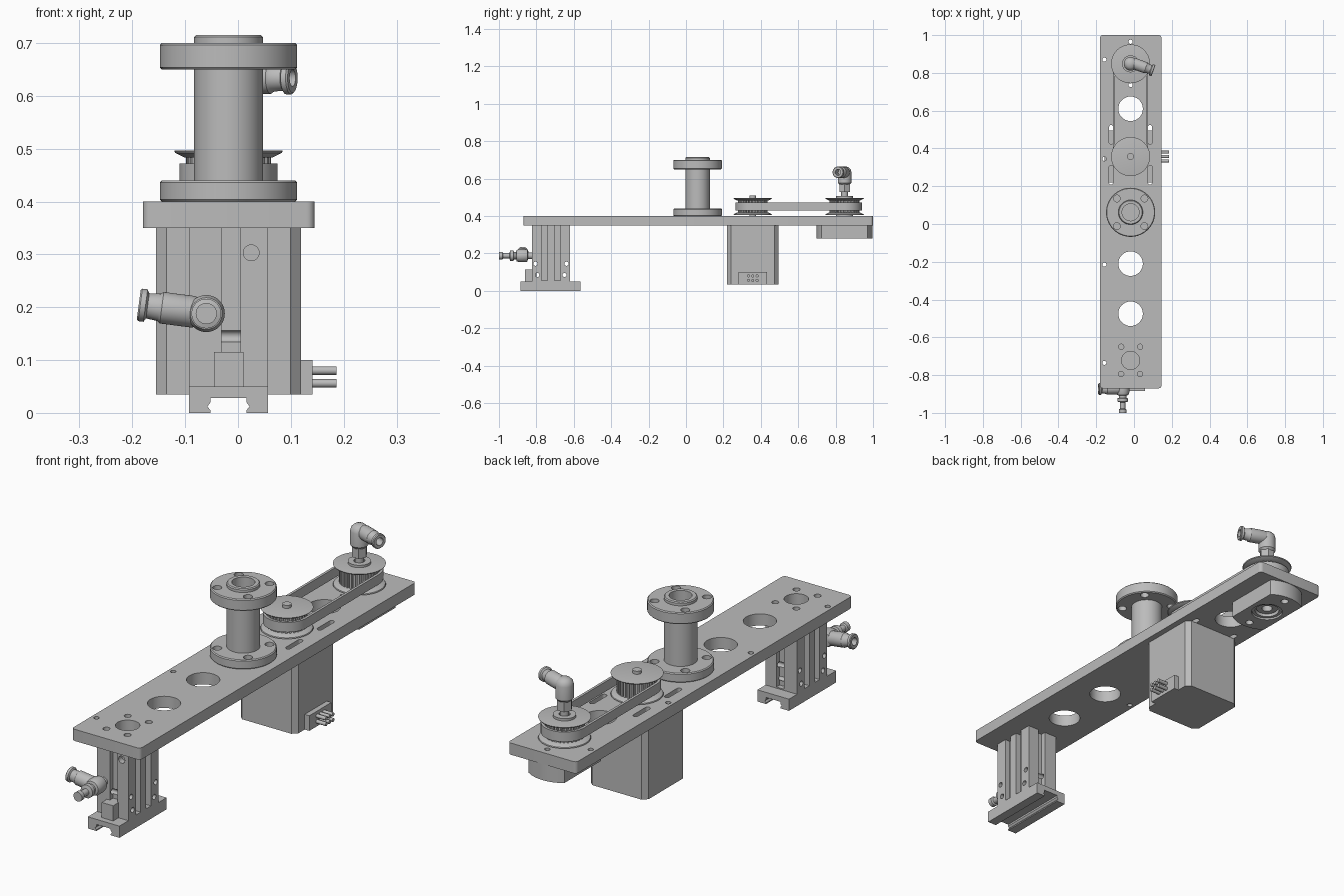
import bpy, bmesh
from math import pi, cos, sin, sqrt
from mathutils import Vector, Matrix

if "Cube" in bpy.data.objects:
    bpy.data.objects.remove(bpy.data.objects["Cube"])

grey = bpy.data.materials.new("plain grey")
grey.use_nodes = True
grey.diffuse_color = (0.5, 0.5, 0.5, 1)
grey.node_tree.nodes["Principled BSDF"].inputs["Base Color"].default_value = (0.5, 0.5, 0.5, 1)

CX = -0.018                  # centre line of the plate
MOTOR, IDLER, TOWER = 0.357, 0.848, 0.062
FRONT = -0.722               # centre of the front carriage
parts = []


def finish(name, bm):
    bmesh.ops.remove_doubles(bm, verts=bm.verts, dist=1e-5)
    bmesh.ops.recalc_face_normals(bm, faces=bm.faces)
    mesh = bpy.data.meshes.new(name)
    bm.to_mesh(mesh)
    bm.free()
    ob = bpy.data.objects.new(name, mesh)
    bpy.context.collection.objects.link(ob)
    mesh.materials.append(grey)
    parts.append(ob)
    return ob


def add_prism(bm, pts, z0, z1):
    face = bm.faces.new([bm.verts.new((x, y, z0)) for x, y in pts])
    ext = bmesh.ops.extrude_face_region(bm, geom=[face])["geom"]
    top = [v for v in ext if isinstance(v, bmesh.types.BMVert)]
    bmesh.ops.translate(bm, verts=top, vec=(0, 0, z1 - z0))


def prism(name, pts, z0, z1):
    bm = bmesh.new()
    add_prism(bm, pts, z0, z1)
    return finish(name, bm)


def rect(x0, x1, y0, y1):
    return [(x0, y0), (x1, y0), (x1, y1), (x0, y1)]


def box(name, x0, x1, y0, y1, z0, z1):
    return prism(name, rect(x0, x1, y0, y1), z0, z1)


def stadium(x, y0, y1, r, n=24):
    top = [(x + r * cos(pi * i / n), y1 + r * sin(pi * i / n)) for i in range(n + 1)]
    low = [(x - r * cos(pi * i / n), y0 - r * sin(pi * i / n)) for i in range(n + 1)]
    return top + low


def circle(x, y, r, n=32):
    return [(x + r * cos(2 * pi * i / n), y + r * sin(2 * pi * i / n)) for i in range(n)]


def lathe(name, profile, loc, axis=(0, 0, 1), closed=False, n=48):
    bm = bmesh.new()
    vs = [bm.verts.new((r, 0, h)) for r, h in profile]
    es = [bm.edges.new(p) for p in zip(vs, vs[1:])]
    if closed:
        es.append(bm.edges.new((vs[-1], vs[0])))
    bmesh.ops.spin(bm, geom=vs + es, cent=(0, 0, 0), axis=(0, 0, 1), angle=2 * pi, steps=n)
    rot = Vector(axis).to_track_quat("Z", "Y").to_matrix().to_4x4()
    bm.transform(Matrix.Translation(loc) @ rot)
    return finish(name, bm)


def rod(name, r, length, loc, axis=(0, 0, 1), n=32):
    return lathe(name, [(0, 0), (r, 0), (r, length), (0, length)], loc, axis, n=n)


def cut(ob, *cutters):
    for c in cutters:
        mod = ob.modifiers.new("cut", "BOOLEAN")
        mod.operation, mod.solver, mod.object = "DIFFERENCE", "EXACT", c
        bpy.context.view_layer.objects.active = ob
        bpy.ops.object.modifier_apply(modifier=mod.name)
        parts.remove(c)
        bpy.data.objects.remove(c)


def bevel(ob, width, segments, test):
    bm = bmesh.new()
    bm.from_mesh(ob.data)
    bmesh.ops.bevel(bm, geom=[e for e in bm.edges if test(e)], offset=width,
                    segments=segments, profile=0.5, affect="EDGES")
    bm.to_mesh(ob.data)
    bm.free()


def upright(e):
    return abs(e.verts[0].co.z - e.verts[1].co.z) > 0.02


# Long plate with round holes and adjusting slots
plate = box("mounting_plate", -0.18, 0.145, -0.87, 1.0, 0.35, 0.4)
bevel(plate, 0.015, 5, upright)
bm = bmesh.new()
holes = [(CX, y, 0.065) for y in (0.61, -0.21, -0.475)] + [(CX, FRONT, 0.048)]
holes += [(CX + sx * 0.05, FRONT + sy * 0.072, 0.014) for sx in (-1, 1) for sy in (-1, 1)]
holes += [(-0.157, y, 0.011) for y in (0.87, 0.345, -0.215, -0.735)]
holes += [(CX, y, 0.011) for y in (0.735, 0.965)]
for x, y, r in holes:
    add_prism(bm, circle(x, y, r), 0.3, 0.45)
for x in (CX - 0.103, CX + 0.103):
    for y in (0.26, 0.473):
        add_prism(bm, stadium(x, y - 0.04, y + 0.04, 0.011, 8), 0.3, 0.45)
cut(plate, finish("cutter", bm))

# Hollow flanged column
column = lathe("flanged_column", [
    (0.045, 0), (0.126, 0), (0.13, 0.004), (0.13, 0.036), (0.126, 0.04), (0.065, 0.04),
    (0.065, 0.25), (0.126, 0.25), (0.13, 0.254), (0.13, 0.296), (0.126, 0.3), (0.065, 0.3),
    (0.065, 0.311), (0.061, 0.315), (0.045, 0.315)], (CX, TOWER, 0.4), closed=True, n=64)
bm = bmesh.new()
for sx in (-1, 1):
    for sy in (-1, 1):
        add_prism(bm, circle(CX + sx * 0.073, TOWER + sy * 0.073, 0.018, 24), 0.39, 0.75)
cut(column, finish("cutter", bm))

# Stepper motor with connector pins
motor = box("motor_body", CX - 0.137, CX + 0.137, MOTOR - 0.137, MOTOR + 0.137, 0.035, 0.35)
bevel(motor, 0.02, 1, upright)
box("motor_connector", 0.11, 0.141, MOTOR - 0.075, MOTOR + 0.075, 0.035, 0.1)
for row in (0.056, 0.08):
    for i in (-1, 0, 1):
        rod("connector_pin", 0.008, 0.048, (0.138, MOTOR + i * 0.023, row), (1, 0, 0), 12)


# Toothed pulleys with cupped rims
def pulley(name, y):
    teeth, pts = 30, []
    for i in range(teeth):
        for f, r in ((0, 0.08), (0.5, 0.08), (0.58, 0.071), (0.92, 0.071)):
            a = 2 * pi * (i + f) / teeth
            pts.append((CX + r * cos(a), y + r * sin(a)))
    prism(name + "_teeth", pts, 0.415, 0.487)
    rim = [(0, 0), (0.083, 0), (0.101, 0.009), (0.103, 0.013), (0.098, 0.014), (0, 0.014)]
    lathe(name + "_top_rim", rim, (CX, y, 0.483))
    lathe(name + "_bottom_rim", rim, (CX, y, 0.419), (0, 0, -1))


pulley("motor_pulley", MOTOR)
pulley("idler_pulley", IDLER)
rod("motor_shaft", 0.018, 0.16, (CX, MOTOR, 0.35))
lathe("idler_shaft", [(0.022, 0), (0.045, 0), (0.045, 0.21), (0.022, 0.21)],
      (CX, IDLER, 0.297), closed=True)

# Drive belt
belt = prism("drive_belt", stadium(CX, MOTOR, IDLER, 0.093), 0.43, 0.472)
cut(belt, prism("cutter", stadium(CX, MOTOR, IDLER, 0.082), 0.4, 0.5))

# Bearing housing under the plate: round ends and flat sides
half = 0.085
reach = sqrt(0.15 ** 2 - half ** 2)
outline = [(CX + max(-half, min(half, x)), IDLER + (y if abs(x) < half else reach * (1 if y > 0 else -1)))
           for x, y in circle(0, 0, 0.15, 64)]
housing = prism("bearing_housing", list(dict.fromkeys(outline)), 0.28, 0.35)
bm = bmesh.new()
add_prism(bm, circle(CX, IDLER, 0.065), 0.27, 0.325)
for s in (-1, 1):
    add_prism(bm, circle(CX, IDLER + s * 0.115, 0.016, 24), 0.2, 0.4)
cut(housing, finish("cutter", bm))
lathe("bearing_ring", [(0.05, 0), (0.063, 0), (0.063, 0.04), (0.05, 0.04)],
      (CX, IDLER, 0.287), closed=True)

# Front carriage body with vertical grooves and cross holes
body = box("carriage_body", -0.093, 0.057, FRONT - 0.102, FRONT + 0.102, 0.045, 0.35)
bm = bmesh.new()
for y in (FRONT - 0.035, FRONT + 0.035):
    add_prism(bm, rect(-0.12, -0.07, y - 0.016, y + 0.016), 0.055, 0.4)
    add_prism(bm, rect(0.034, 0.09, y - 0.016, y + 0.016), 0.055, 0.4)
for s in (-1, 1):
    add_prism(bm, rect(-0.031, 0.005, FRONT + s * 0.11 - 0.03, FRONT + s * 0.11 + 0.03), 0.055, 0.4)
grooves = finish("cutter", bm)
bores = [rod("cutter", 0.011, 0.3, (-0.16, FRONT + dy, z), (1, 0, 0), 20)
         for dy, z in ((-0.083, 0.145), (0.083, 0.145), (-0.073, 0.085), (0.073, 0.085))]
bores.append(rod("cutter", 0.015, 0.1, (0.025, -0.9, 0.303), (0, 1, 0), 24))
cut(body, grooves, *bores)
box("carriage_stop", -0.045, 0.01, -0.86, -0.8, 0.045, 0.115)

# Foot with a dovetail channel running front to back
side = [(0.075, 0), (0.075, 0.05), (-0.075, 0.05), (-0.075, 0), (-0.034, 0), (-0.034, 0.005),
        (-0.04, 0.012), (-0.034, 0.02), (-0.034, 0.028), (0.034, 0.028), (0.034, 0.02),
        (0.04, 0.012), (0.034, 0.005), (0.034, 0)]
foot = prism("carriage_foot", side, -0.16, 0.16)
foot.data.transform(Matrix.Translation((CX, FRONT - 0.003, 0)) @ Matrix.Rotation(pi / 2, 4, "X"))

# Push-in tube sockets shared by both air fittings
SOCKET = [(0, 0), (0.022, 0), (0.03, 0.025), (0.03, 0.085), (0.026, 0.09), (0.024, 0.112),
          (0.031, 0.116), (0.031, 0.126), (0.028, 0.129), (0.016, 0.129), (0.016, 0.08), (0, 0.08)]

# Front air fitting: stem along the front axis and a side branch
lathe("front_fitting_stem", [
    (0, 0), (0.018, 0), (0.018, 0.025), (0.032, 0.028), (0.035, 0.04), (0.035, 0.072),
    (0.03, 0.085), (0.02, 0.088), (0.02, 0.1), (0.028, 0.103), (0.028, 0.12), (0.014, 0.124),
    (0.014, 0.158), (0.02, 0.162), (0.02, 0.18), (0, 0.18)], (-0.06, -0.82, 0.188), (0, -1, 0))
lathe("front_fitting_socket", SOCKET, (-0.06, -0.873, 0.188), (-0.99, 0, 0.13))

# Top air fitting: hexagonal nut, elbow and angled branch
rod("top_fitting_neck", 0.018, 0.07, (CX, IDLER, 0.48))
rod("top_fitting_nut", 0.032, 0.045, (CX, IDLER, 0.528), n=6)
lathe("top_fitting_elbow", [
    (0, 0), (0.026, 0), (0.036, 0.012), (0.036, 0.07), (0.032, 0.085), (0.02, 0.096), (0, 0.1)],
    (CX, IDLER, 0.566))
lathe("top_fitting_socket", SOCKET, (CX, IDLER + 0.008, 0.634), (0.94, -0.34, 0))

for ob in bpy.context.view_layer.objects:
    ob.select_set(ob in parts)
bpy.context.view_layer.objects.active = plate
bpy.ops.object.shade_smooth_by_angle(angle=0.6)
